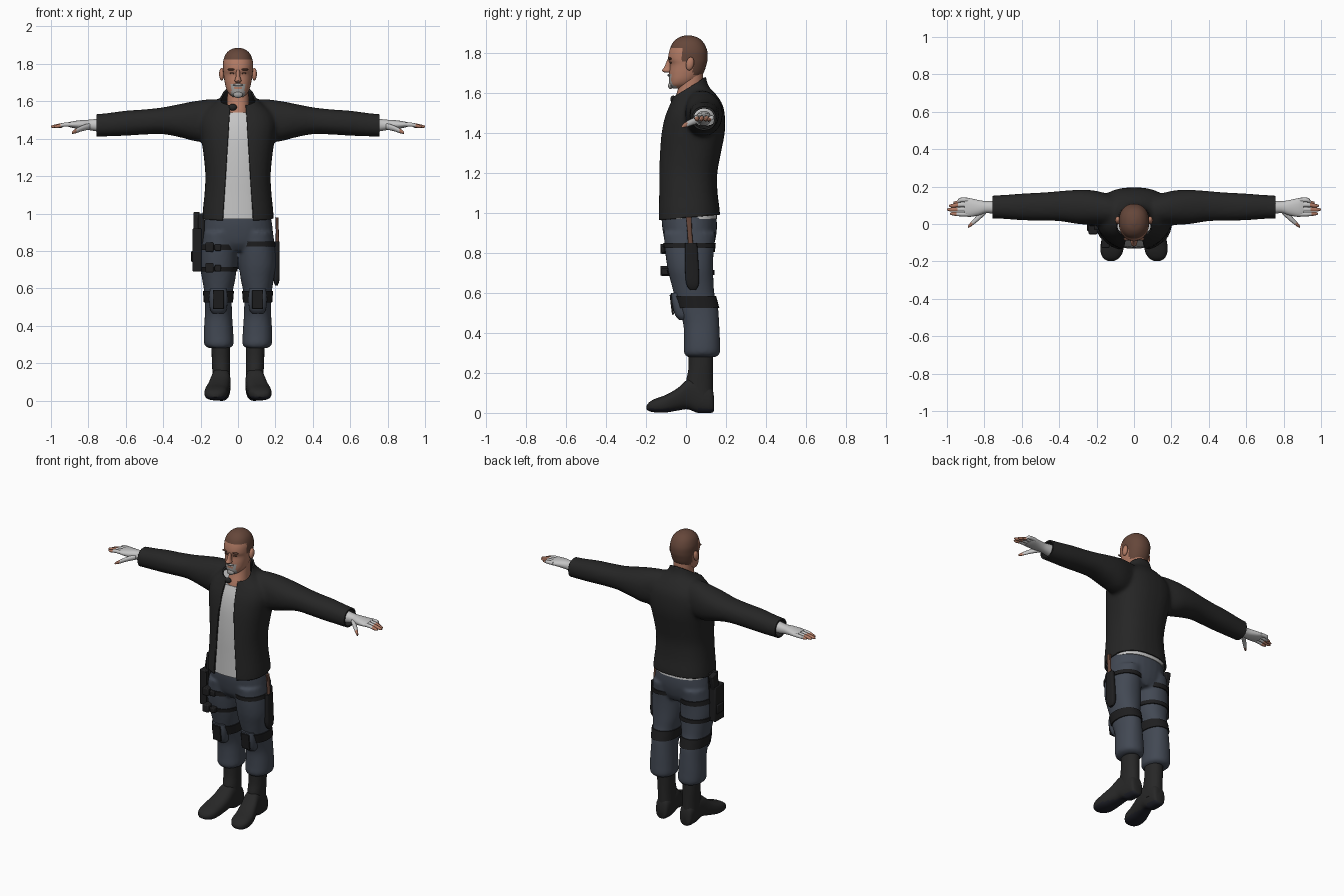
import bpy, bmesh, math
from mathutils import Vector, Matrix

if "Cube" in bpy.data.objects:
    bpy.data.objects.remove(bpy.data.objects["Cube"])

def mat(name, r, g, b):
    m = bpy.data.materials.new(name)
    m.diffuse_color = (r, g, b, 1)
    m.use_nodes = True
    m.node_tree.nodes["Principled BSDF"].inputs["Base Color"].default_value = m.diffuse_color
    return m

JACKET = mat("jacket black", .019, .019, .019)
LIGHT = mat("light grey cloth", .56, .56, .56)
SKIN = mat("skin", .45, .20, .13)
HAIR = mat("brown", .13, .062, .042)
BEARD = mat("beard grey", .36, .35, .34)
PANTS = mat("slate blue", .055, .066, .088)
GEAR = mat("gear black", .013, .013, .014)
BOOT = mat("boot black", .02, .02, .02)
SOLE = mat("sole navy", .014, .015, .022)

def loft(bm, axis, secs, n=28, steps=4, p=2.2, s=1):
    """Closed skin through sections (t, a0, a1, b0, b1), smoothly interpolated."""
    rows = []
    for i in range(len(secs) - 1):
        q = [secs[max(i - 1, 0)], secs[i], secs[i + 1], secs[min(i + 2, len(secs) - 1)]]
        for k in range(steps):
            u = k / steps
            rows.append([.5 * (2 * b + (c - a) * u + (2 * a - 5 * b + 4 * c - d) * u * u
                               + (3 * b - a - 3 * c + d) * u ** 3) for a, b, c, d in zip(*q)])
    rows.append(secs[-1])
    pw = lambda v: math.copysign(abs(v) ** (2 / p), v)
    rings = []
    for t, a0, a1, b0, b1 in rows:
        ring = []
        for j in range(n):
            w = 2 * math.pi * j / n
            a = (a0 + a1) / 2 + (a1 - a0) / 2 * pw(math.cos(w))
            b = (b0 + b1) / 2 + (b1 - b0) / 2 * pw(math.sin(w))
            x, y, z = {'z': (a, b, t), 'x': (t, a, b), 'y': (a, t, b)}[axis]
            ring.append(bm.verts.new((x * s, y, z)))
        rings.append(ring)
    for r0, r1 in zip(rings, rings[1:]):
        for j in range(n):
            bm.faces.new((r0[j], r0[(j + 1) % n], r1[(j + 1) % n], r1[j]))
    bm.faces.new(rings[0])
    bm.faces.new(rings[-1])

def box(bm, x0, x1, y0, y1, z0, z1, tilt=0):
    m = Matrix.Translation(((x0 + x1) / 2, (y0 + y1) / 2, (z0 + z1) / 2)) @ Matrix.Rotation(tilt, 4, 'X')
    bmesh.ops.create_cube(bm, size=1, matrix=m @ Matrix.Diagonal((x1 - x0, y1 - y0, z1 - z0, 1)))

def ball(bm, c, r, tilt=0):
    m = Matrix.Translation(c) @ Matrix.Rotation(tilt, 4, 'X') @ Matrix.Diagonal((*r, 1))
    bmesh.ops.create_uvsphere(bm, u_segments=16, v_segments=10, radius=1, matrix=m)

def finish(name, bm, mats, rule=None, bevel=0, angle=45, solid=0):
    bmesh.ops.recalc_face_normals(bm, faces=bm.faces)
    if rule:
        for f in bm.faces:
            f.material_index = rule(f.calc_center_median(), f.normal)
    me = bpy.data.meshes.new(name)
    bm.to_mesh(me)
    bm.free()
    for m in mats:
        me.materials.append(m)
    ob = bpy.data.objects.new(name, me)
    bpy.context.collection.objects.link(ob)
    bpy.ops.object.select_all(action='DESELECT')
    ob.select_set(True)
    bpy.context.view_layer.objects.active = ob
    bpy.ops.object.shade_smooth_by_angle(angle=math.radians(angle))
    if bevel:
        mod = ob.modifiers.new("bevel", 'BEVEL')
        mod.width, mod.segments = bevel, 2
    if solid:
        mod = ob.modifiers.new("thickness", 'SOLIDIFY')
        mod.thickness, mod.offset = solid, -1
    return ob

def fuse(bm, voxel, smooth):
    """Union overlapping lofts into one skin and relax it."""
    ob = finish("fuse_helper", bm, [])
    mod = ob.modifiers.new("remesh", 'REMESH')
    mod.mode, mod.voxel_size = 'VOXEL', voxel
    dg = bpy.context.evaluated_depsgraph_get()
    me = bpy.data.meshes.new_from_object(ob.evaluated_get(dg))
    out = bmesh.new()
    out.from_mesh(me)
    bpy.data.objects.remove(ob)
    for _ in range(smooth):
        bmesh.ops.smooth_vert(out, verts=out.verts, factor=.5, use_axis_x=True, use_axis_y=True, use_axis_z=True)
    return out

def cut(bm, co, no, clear=True):
    bmesh.ops.bisect_plane(bm, geom=bm.verts[:] + bm.edges[:] + bm.faces[:], plane_co=co, plane_no=no, clear_outer=clear)

# Jacket: torso and sleeves fused, then trimmed at hem, cuffs, collar and front opening
TORSO = [(.92, -.19, .19, -.145, .168), (1.0, -.19, .19, -.145, .17), (1.1, -.18, .18, -.142, .158),
         (1.2, -.175, .175, -.14, .157), (1.3, -.183, .183, -.135, .175), (1.4, -.197, .197, -.125, .194),
         (1.48, -.205, .205, -.107, .195), (1.54, -.185, .185, -.083, .183), (1.59, -.13, .13, -.063, .152),
         (1.63, -.088, .088, -.055, .115), (1.68, -.078, .078, -.057, .1), (1.74, -.075, .075, -.06, .1)]
SLEEVE = [(.05, .0, .14, 1.42, 1.6), (.13, -.005, .16, 1.39, 1.612), (.22, -.005, .18, 1.385, 1.603),
          (.3, .0, .183, 1.405, 1.588), (.4, .015, .176, 1.424, 1.568), (.5, .017, .168, 1.422, 1.557),
          (.6, .02, .163, 1.416, 1.55), (.7, .027, .155, 1.412, 1.537), (.8, .03, .15, 1.41, 1.528)]
bm = bmesh.new()
loft(bm, 'z', TORSO, p=2.4)
for s in (1, -1):
    loft(bm, 'x', SLEEVE, s=s)
bm = fuse(bm, .011, 4)
cut(bm, (0, -.145, .962), (0, .09, -1))
cut(bm, (0, -.055, 1.585), (0, -.6, 1))
for s in (1, -1):
    cut(bm, (s * .757, 0, 0), (s, 0, 0))
    cut(bm, (s * .082, 0, .97), (s, 0, .066), False)
edge = lambda z: .082 - .066 * (z - .97)
bmesh.ops.delete(bm, geom=[f for f in bm.faces if f.calc_center_median().y < 0
                           and abs(f.calc_center_median().x) < edge(f.calc_center_median().z)], context='FACES')
finish("jacket", bm, [JACKET], solid=.01)

# Collar tab
bm = bmesh.new()
ball(bm, (-.028, -.064, 1.568), (.022, .014, .018))
finish("collar_tab", bm, [JACKET])

# Shirt just inside the jacket
bm = bmesh.new()
rows = [(z, a + .014, b - .014, c + .013, d - .014) for z, a, b, c, d in TORSO[1:8]]
loft(bm, 'z', [(.97,) + rows[0][1:]] + rows[1:], p=2.4)
finish("shirt", bm, [LIGHT])

# Neck
bm = bmesh.new()
loft(bm, 'z', [(1.48, -.07, .07, -.08, .08), (1.55, -.062, .062, -.064, .085),
               (1.62, -.058, .058, -.04, .085), (1.72, -.056, .056, -.03, .085)])
finish("neck", bm, [SKIN])

# Head with cropped hair and goatee coloured by region
def head_rule(c, n):
    if c.z > 1.822 or (c.y > -.015 and c.z > 1.755) or (c.y > .035 and c.z > 1.685):
        return 1
    mouth = abs(c.x) < .02 and 1.667 < c.z < 1.677
    return 2 if c.y < -.045 and abs(c.x) < .036 and c.z < 1.694 and not mouth else 0
bm = bmesh.new()
loft(bm, 'z', [(1.622, -.025, .025, -.068, -.01), (1.64, -.048, .048, -.082, .03), (1.665, -.062, .062, -.085, .06),
               (1.70, -.071, .071, -.084, .088), (1.74, -.077, .077, -.08, .102), (1.77, -.08, .08, -.089, .108),
               (1.81, -.08, .08, -.083, .106), (1.85, -.067, .067, -.066, .088), (1.875, -.042, .042, -.038, .06),
               (1.886, -.012, .012, -.005, .025)], n=44, steps=6)
finish("head", bm, [SKIN, HAIR, BEARD], head_rule)
bm = bmesh.new()
loft(bm, 'z', [(1.70, -.011, .011, -.105, -.075), (1.71, -.018, .018, -.12, -.07), (1.73, -.012, .012, -.108, -.07),
               (1.768, -.009, .009, -.092, -.07)], n=16)
finish("nose", bm, [SKIN])
bm = bmesh.new()
for s in (1, -1):
    ball(bm, (s * .087, .02, 1.745), (.014, .02, .034), -.2)
finish("ears", bm, [SKIN])
bm = bmesh.new()
for s in (1, -1):
    ball(bm, (s * .034, -.08, 1.77), (.024, .009, .006))
    ball(bm, (s * .032, -.077, 1.75), (.013, .005, .005))
finish("brows_and_eyes", bm, [HAIR])
bm = bmesh.new()
ball(bm, (0, -.078, 1.635), (.026, .012, .017))
ball(bm, (0, -.084, 1.688), (.027, .009, .007))
finish("goatee", bm, [BEARD])

# Gloved hands with bare fingertips
bm = bmesh.new()
FINGERS = [(.128, .115, .965), (.103, .098, .99), (.078, .077, 1.0), (.053, .055, .985)]
for s in (1, -1):
    loft(bm, 'x', [(.73, .052, .125, 1.435, 1.51), (.79, .058, .122, 1.445, 1.502), (.83, .046, .128, 1.45, 1.5),
                   (.88, .038, .138, 1.457, 1.494), (.905, .042, .135, 1.463, 1.488)], n=20, s=s)
    for y0, y1, tip in FINGERS:
        loft(bm, 'x', [(.88, y0 - .012, y0 + .012, 1.464, 1.488), (.93, y0 - .012, y0 + .012, 1.464, 1.486),
                       (tip - .02, y1 - .01, y1 + .01, 1.457, 1.476), (tip, y1 - .004, y1 + .004, 1.46, 1.469)], n=10, s=s)
    loft(bm, 'x', [(.79, .055, .09, 1.45, 1.485), (.835, .015, .05, 1.44, 1.47), (.87, -.012, .013, 1.428, 1.452),
                   (.888, -.022, -.01, 1.426, 1.438)], n=12, s=s)
finish("gloved_hands", bm, [LIGHT, SKIN], lambda c, n: int(abs(c.x) > .945 or (c.y < .006 and abs(c.x) > .86)))

# Trousers: pelvis and legs fused
LEG = [(.28, .045, .155, .005, .15), (.3, .024, .18, -.01, .17), (.36, .025, .183, -.01, .17), (.45, .031, .178, -.015, .166),
       (.53, .033, .177, -.045, .16), (.59, .027, .182, -.06, .143), (.65, .014, .192, -.075, .138),
       (.72, .006, .203, -.092, .136), (.8, .004, .2, -.104, .138), (.9, .006, .187, -.112, .148)]
bm = bmesh.new()
loft(bm, 'z', [(.8, -.12, .12, -.07, .12), (.84, -.17, .17, -.1, .14), (.9, -.186, .186, -.115, .153),
               (.96, -.18, .18, -.122, .154), (1.02, -.17, .17, -.12, .145)])
for s in (1, -1):
    loft(bm, 'z', LEG, s=s)
finish("trousers", fuse(bm, .01, 2), [PANTS])

# Straps around the legs
def band(bm, z0, z1, s, g=.006):
    rows = []
    for z in (z0, z1):
        lo = max(r for r in LEG if r[0] <= z)
        hi = min(r for r in LEG if r[0] > z)
        u = (z - lo[0]) / (hi[0] - lo[0])
        v = [a + (b - a) * u for a, b in zip(lo, hi)]
        rows.append((z, max(v[1] - g, .002), v[2] + g, v[3] - g, v[4] + g))
    loft(bm, 'z', rows, steps=1, s=s)
bm = bmesh.new()
for s, z0, z1 in ((1, .525, .585), (-1, .525, .585), (1, .825, .85), (-1, .805, .835), (-1, .69, .715)):
    band(bm, z0, z1, s)
finish("leg_straps", bm, [GEAR])

# Knee pads with dark centre plates
bm = bmesh.new()
for s in (1, -1):
    loft(bm, 'z', [(.465, .075, .135, -.035, .02), (.49, .06, .15, -.055, .02), (.55, .056, .154, -.072, .0),
                   (.6, .062, .148, -.074, -.02)], p=2.8, s=s)
finish("knee_pads", bm, [PANTS])
bm = bmesh.new()
for s in (1, -1):
    box(bm, *sorted((s * .076, s * .134)), -.076, -.066, .49, .592, .12)
finish("knee_plates", bm, [GEAR], bevel=.003)

# Boots: shaft and foot, sole coloured underneath
bm = bmesh.new()
for s in (1, -1):
    loft(bm, 'z', [(.06, .04, .135, .01, .135), (.15, .042, .137, .0, .135), (.22, .043, .14, .012, .135),
                   (.32, .042, .142, .012, .137)], s=s)
    loft(bm, 'y', [(.14, .06, .115, .01, .08), (.125, .045, .13, .0, .13), (.06, .04, .137, .0, .17),
                   (.01, .04, .145, .018, .168), (-.04, .045, .16, .012, .125), (-.1, .053, .177, .002, .09),
                   (-.15, .06, .178, .002, .072), (-.182, .08, .165, .008, .055), (-.197, .105, .14, .018, .036)], p=2.6, s=s)
finish("boots", bm, [BOOT, SOLE], lambda c, n: int(c.z < .022 and n.z < -.3))

# Holster, pistol grip and front pouches on one thigh
bm = bmesh.new()
box(bm, -.243, -.195, -.055, .04, .69, .92)
box(bm, -.25, -.2, -.04, .03, .74, .8)
box(bm, -.238, -.205, -.005, .05, .88, 1.005, -.25)
box(bm, -.215, -.18, -.03, .03, .84, 1.0)
for z in (.685, .795):
    box(bm, -.175, -.13, -.128, -.07, z, z + .05)
    box(bm, -.125, -.09, -.122, -.08, z + .005, z + .04)
finish("holster_and_pouches", bm, [GEAR], bevel=.006)

# Knife on the other thigh
bm = bmesh.new()
loft(bm, 'z', [(.615, .198, .212, .02, .05), (.65, .19, .222, .0, .065), (.75, .192, .222, -.005, .062),
               (.85, .195, .222, -.005, .055)], n=16, p=4)
finish("knife_sheath", bm, [GEAR])
bm = bmesh.new()
loft(bm, 'z', [(.84, .2, .22, .01, .036), (.91, .202, .218, .006, .03), (.98, .199, .216, -.002, .028)], n=12, p=3)
finish("knife_handle", bm, [HAIR])
